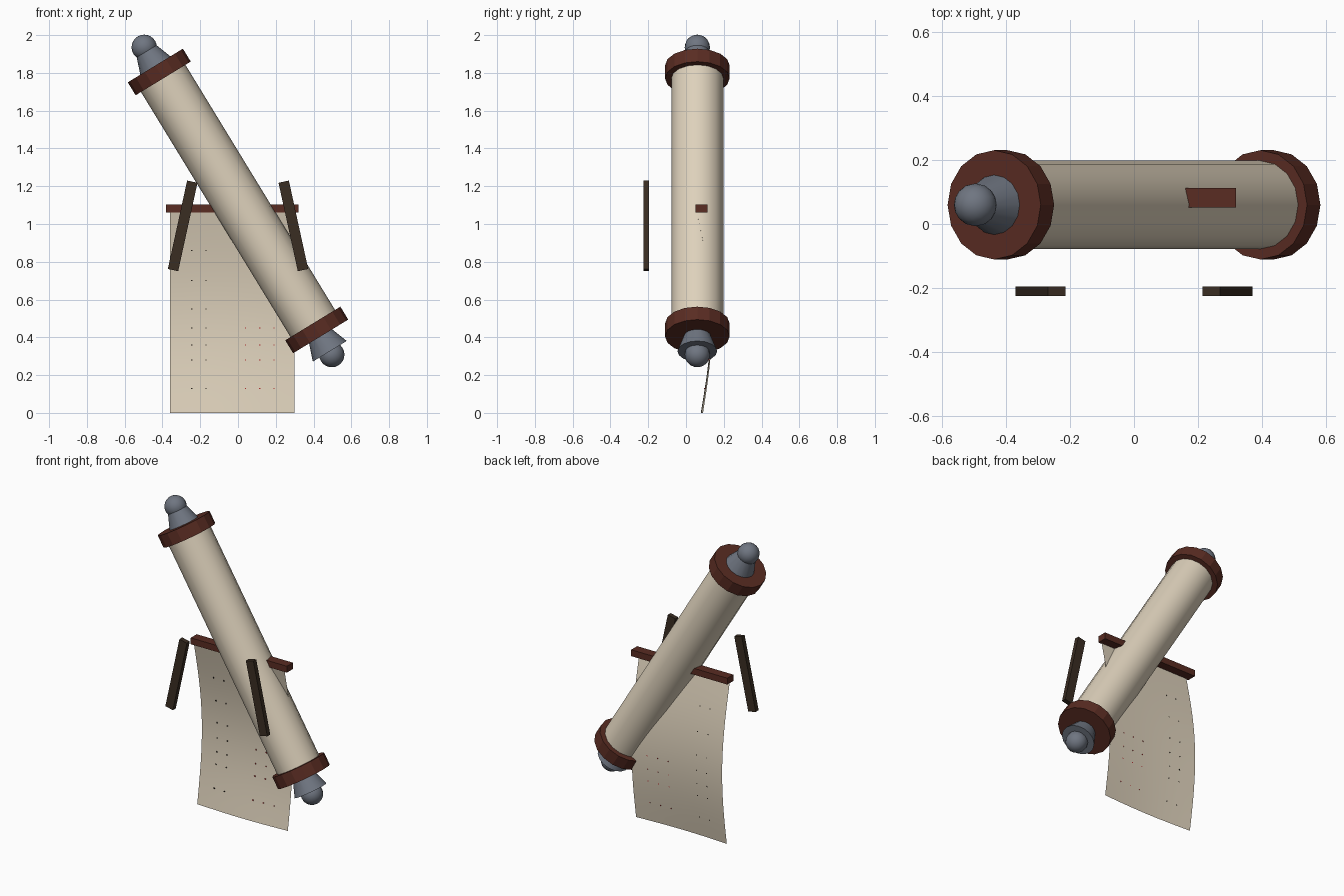
import bpy, bmesh, math
from mathutils import Matrix, Vector

if "Cube" in bpy.data.objects:
    bpy.data.objects.remove(bpy.data.objects["Cube"], do_unlink=True)


def material(name, rgb):
    m = bpy.data.materials.new(name)
    m.use_nodes = True
    m.diffuse_color = (*rgb, 1)
    m.node_tree.nodes["Principled BSDF"].inputs["Base Color"].default_value = (*rgb, 1)
    return m


parchment = material("parchment cream", (0.73, 0.64, 0.50))
rosewood = material("dark red wood", (0.10, 0.025, 0.016))
pewter = material("blue grey metal", (0.16, 0.18, 0.22))
ebony = material("dark brown", (0.042, 0.026, 0.016))
ink = material("black ink", (0.02, 0.015, 0.01))
red_ink = material("red ink", (0.45, 0.03, 0.03))

TILT = math.radians(-31.4)
SCROLL = Matrix.Translation((0, 0.06, 1.122)) @ Matrix.Rotation(TILT, 4, 'Y')


def finish(name, bm, mat, smooth=False):
    mesh = bpy.data.meshes.new(name)
    bm.to_mesh(mesh)
    bm.free()
    mesh.materials.append(mat)
    obj = bpy.data.objects.new(name, mesh)
    bpy.context.collection.objects.link(obj)
    if smooth:
        bpy.ops.object.select_all(action='DESELECT')
        obj.select_set(True)
        bpy.context.view_layer.objects.active = obj
        bpy.ops.object.shade_smooth_by_angle(angle=math.radians(40))
    return obj


def turned(name, r_low, r_high, length, offset, mat, sides=16, smooth=False):
    """Cylinder or cone centred on the tilted scroll axis."""
    bm = bmesh.new()
    bmesh.ops.create_cone(bm, cap_ends=True, segments=sides, radius1=r_low,
                          radius2=r_high, depth=length,
                          matrix=SCROLL @ Matrix.Translation((0, 0, offset)))
    return finish(name, bm, mat, smooth)


def box(name, size, centre, mat, lean=0):
    bm = bmesh.new()
    place = Matrix.Translation(centre) @ Matrix.Rotation(lean, 4, 'Y')
    bmesh.ops.create_cube(bm, size=1, matrix=place @ Matrix.Diagonal((*size, 1)))
    return finish(name, bm, mat)


# Rolled scroll with end caps and finials; both cones taper the same way
turned("scroll_roll", 0.138, 0.138, 1.58, 0, parchment, 16, True)
for side, label in ((1, "upper"), (-1, "lower")):
    turned(label + "_cap", 0.171, 0.171, 0.08, side * 0.80, rosewood)
    turned(label + "_finial_cone", 0.105, 0.06, 0.125, side * 0.87, pewter, 16, True)
    bm = bmesh.new()
    bmesh.ops.create_uvsphere(bm, u_segments=16, v_segments=12, radius=0.067,
                              matrix=SCROLL @ Matrix.Translation((0, 0, side * 0.953)))
    finish(label + "_finial_ball", bm, pewter, True)

# Hanging rail
box("hanging_rail", (0.70, 0.062, 0.042), (-0.03, 0.082, 1.083), rosewood)

# Hanging sheet, curving back and then forward again
SHEET_X, SHEET_W, SHEET_H = -0.03, 0.66, 1.07


def sheet_y(x, z):
    t = 1 - z / SHEET_H
    across = (x - SHEET_X) / SHEET_W
    back = 0.055 + 0.035 * t + 0.065 * math.sin(math.pi * t)
    return back - 0.012 * t * math.cos(math.pi * across)


bm = bmesh.new()
bmesh.ops.create_grid(bm, x_segments=12, y_segments=20, size=0.5)
for v in bm.verts:
    x = SHEET_X + v.co.x * SHEET_W
    z = (v.co.y + 0.5) * SHEET_H
    v.co = Vector((x, sheet_y(x, z), z))
finish("hanging_sheet", bm, parchment, True)


# Tiny flecks of ink on the front of the sheet
def flecks(name, columns, rows, mat):
    bm = bmesh.new()
    for x in columns:
        for z in rows:
            spot = Matrix.Translation((x, sheet_y(x, z) - 0.002, z))
            bmesh.ops.create_cube(bm, size=0.006, matrix=spot)
    finish(name, bm, mat)


flecks("ink_flecks", (-0.245, -0.17), (0.13, 0.28, 0.36, 0.45, 0.55, 0.70, 0.86), ink)
flecks("red_flecks", (0.04, 0.115, 0.19), (0.13, 0.28, 0.36, 0.45), red_ink)

# Pair of slanted bars in front
for side, label in ((1, "left"), (-1, "right")):
    box(label + "_front_bar", (0.056, 0.03, 0.479), (side * 0.293, -0.21, 0.99),
        ebony, -side * 0.215)
